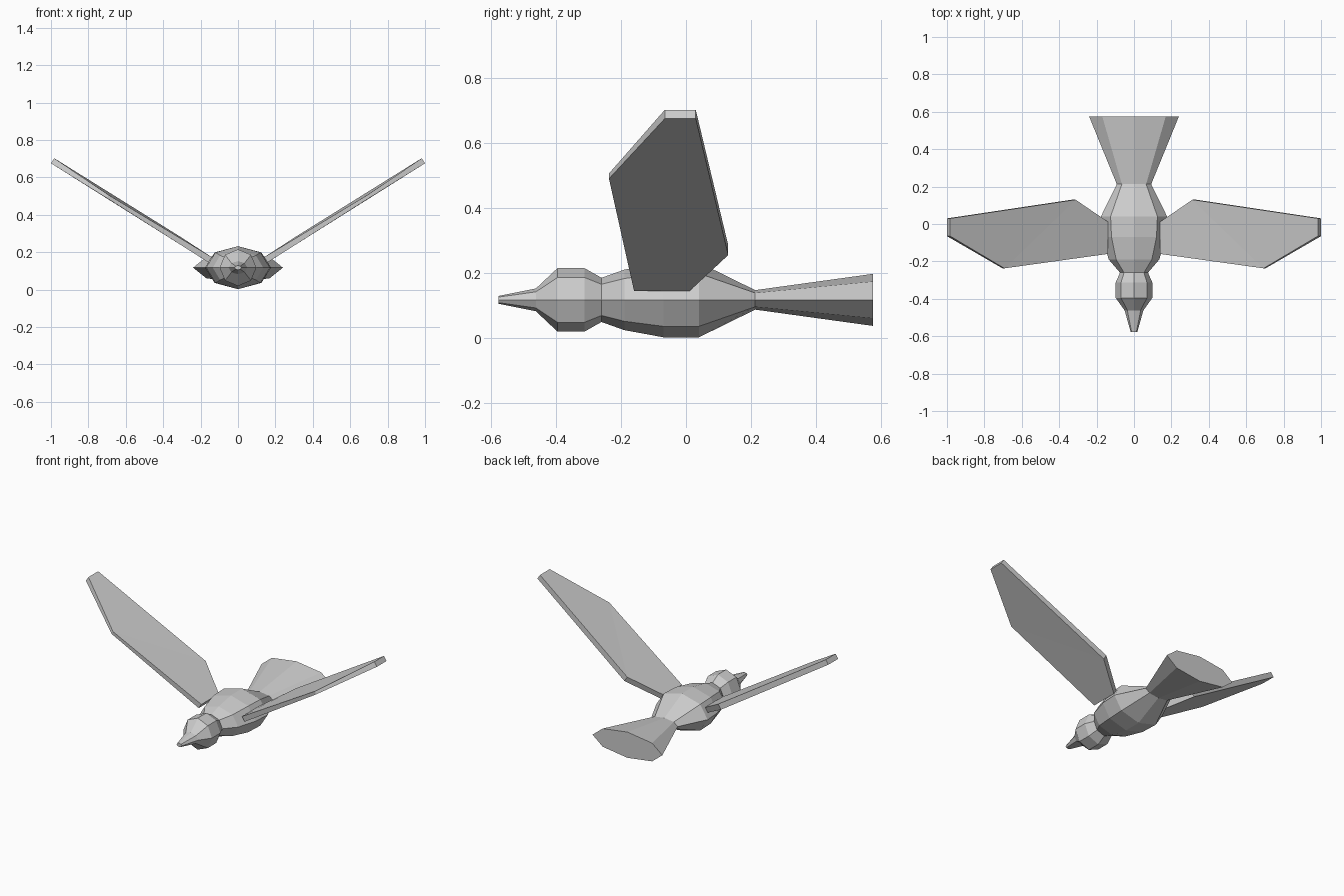
import bpy, bmesh, math
from mathutils import Vector

cube = bpy.data.objects.get("Cube")
if cube:
    bpy.data.objects.remove(cube, do_unlink=True)

grey = bpy.data.materials.new("plain grey")
grey.use_nodes = True
grey.diffuse_color = (0.6, 0.6, 0.6, 1)
grey.node_tree.nodes["Principled BSDF"].inputs["Base Color"].default_value = (0.6, 0.6, 0.6, 1)

SIDES = 8
AXIS_Z = 0.117


def finish(name, bm):
    bmesh.ops.recalc_face_normals(bm, faces=bm.faces)
    mesh = bpy.data.meshes.new(name)
    bm.to_mesh(mesh)
    bm.free()
    mesh.materials.append(grey)
    obj = bpy.data.objects.new(name, mesh)
    bpy.context.scene.collection.objects.link(obj)
    return obj


def loft(name, rings):
    """Skin eight-sided rings given as (y, half width, half height)."""
    bm = bmesh.new()
    loops = []
    for y, rx, rz in rings:
        angles = [math.tau * i / SIDES for i in range(SIDES)]
        loops.append([bm.verts.new((rx * math.cos(a), y, AXIS_Z + rz * math.sin(a)))
                      for a in angles])
    for a, b in zip(loops, loops[1:]):
        for i in range(SIDES):
            j = (i + 1) % SIDES
            bm.faces.new((a[i], a[j], b[j], b[i]))
    bm.faces.new(loops[0])
    bm.faces.new(loops[-1])
    return finish(name, bm)


def wing(name, side):
    """Thin slanted slab; outline points are (x, y, z, rise) on the underside."""
    outline = [(0.158, -0.16, 0.145, 0.028), (0.703, -0.237, 0.49, 0.016),
               (1.0, -0.065, 0.675, 0.027), (1.0, 0.03, 0.675, 0.027),
               (0.332, 0.13, 0.255, 0.03), (0.158, 0.012, 0.145, 0.028)]
    bm = bmesh.new()
    low = [bm.verts.new((side * x, y, z)) for x, y, z, t in outline]
    top = [bm.verts.new(v.co + Vector((-side * 0.65 * p[3], 0, p[3])))
           for v, p in zip(low, outline)]
    # two quads per skin, split from front corner to back corner
    for ring in (low, top):
        bm.faces.new((ring[0], ring[1], ring[4], ring[5]))
        bm.faces.new(ring[1:5])
    for i in range(len(low)):
        j = (i + 1) % len(low)
        bm.faces.new((low[i], low[j], top[j], top[i]))
    return finish(name, bm)


# One continuous skin: beak, head, neck, torso and flared tail
loft("bird_body", [
    (-0.577, 0.018, 0.012), (-0.462, 0.05, 0.035),
    (-0.395, 0.098, 0.098), (-0.313, 0.098, 0.098),
    (-0.26, 0.075, 0.068), (-0.19, 0.135, 0.093),
    (-0.07, 0.17, 0.115), (0.04, 0.177, 0.115),
    (0.213, 0.092, 0.03), (0.575, 0.24, 0.08)])

# Raised wings
wing("left_wing", 1)
wing("right_wing", -1)
